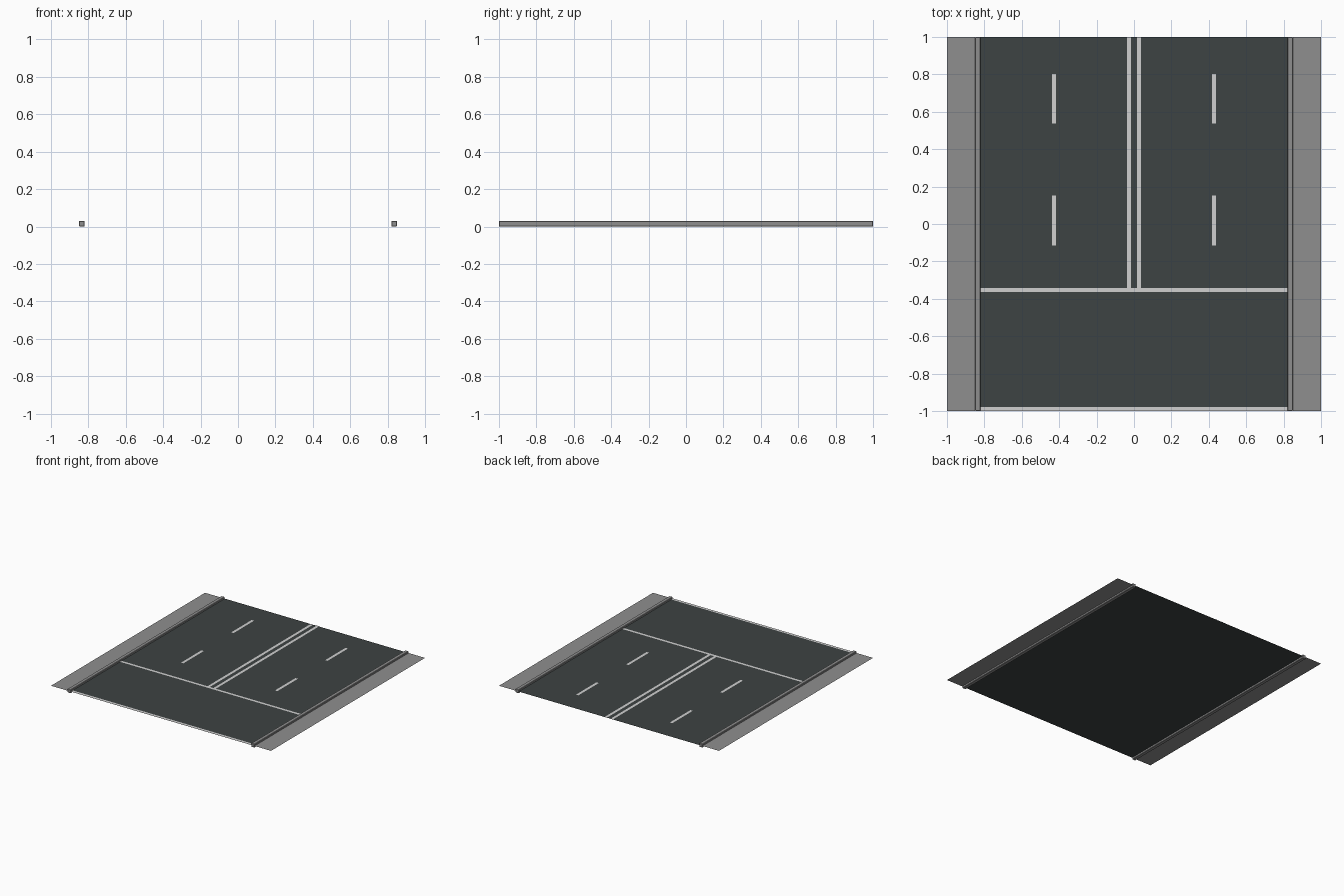
import bpy
import bmesh

if "Cube" in bpy.data.objects:
    bpy.data.objects.remove(bpy.data.objects["Cube"])


def material(name, srgb):
    lin = [((c / 255 + 0.055) / 1.055) ** 2.4 for c in srgb]
    m = bpy.data.materials.new(name)
    m.diffuse_color = (*lin, 1.0)
    m.use_nodes = True
    m.node_tree.nodes["Principled BSDF"].inputs["Base Color"].default_value = m.diffuse_color
    return m


ASPHALT = material("dark asphalt", (61, 67, 67))
CONCRETE = material("grey concrete", (143, 143, 143))
PAINT = material("road paint", (208, 208, 208))


def finish(name, bm, mat):
    mesh = bpy.data.meshes.new(name)
    bm.to_mesh(mesh)
    bm.free()
    mesh.materials.append(mat)
    ob = bpy.data.objects.new(name, mesh)
    bpy.context.collection.objects.link(ob)
    return ob


def sheet(name, x0, x1, y0, y1, z, mat):
    """Flat upward-facing rectangle."""
    bm = bmesh.new()
    bm.faces.new([bm.verts.new((x, y, z)) for x, y in
                  ((x0, y0), (x1, y0), (x1, y1), (x0, y1))])
    return finish(name, bm, mat)


def block(name, x0, x1, y0, y1, z0, z1, mat, bevel):
    """Box with slightly chamfered edges."""
    bm = bmesh.new()
    bmesh.ops.create_cube(bm, size=1)
    for v in bm.verts:
        v.co = (x1 if v.co.x > 0 else x0,
                y1 if v.co.y > 0 else y0,
                z1 if v.co.z > 0 else z0)
    bmesh.ops.bevel(bm, geom=bm.edges[:], offset=bevel, segments=1,
                    affect='EDGES')
    return finish(name, bm, mat)


GROUND = 0.015          # road and pavement level
MARK = GROUND + 0.002   # paint level
ROAD = 0.82             # half width of the road
CURB = 0.85             # outer edge of the curb

# Road surface
sheet("road", -ROAD, ROAD, -1, 1, GROUND, ASPHALT)

# Pavements, curbs, centre lines and lane dashes on both sides
for side, s in (("left", -1), ("right", 1)):
    def span(a, b):
        return sorted((s * a, s * b))

    sheet(side + "_pavement", *span(CURB, 1), -1, 1, GROUND, CONCRETE)
    block(side + "_curb", *span(ROAD, CURB), -1, 1, 0, 0.03, CONCRETE, 0.003)
    sheet(side + "_centre_line", *span(0.016, 0.038), -0.342, 1, MARK, PAINT)
    for i, (y0, y1) in enumerate(((-0.115, 0.152), (0.537, 0.803))):
        sheet(f"{side}_lane_dash_{i + 1}", *span(0.416, 0.438), y0, y1,
              MARK, PAINT)

# Stop line and crossing edge line
sheet("stop_line", -ROAD, ROAD, -0.363, -0.342, MARK, PAINT)
sheet("crossing_edge_line", -ROAD, ROAD, -1, -0.978, MARK, PAINT)
